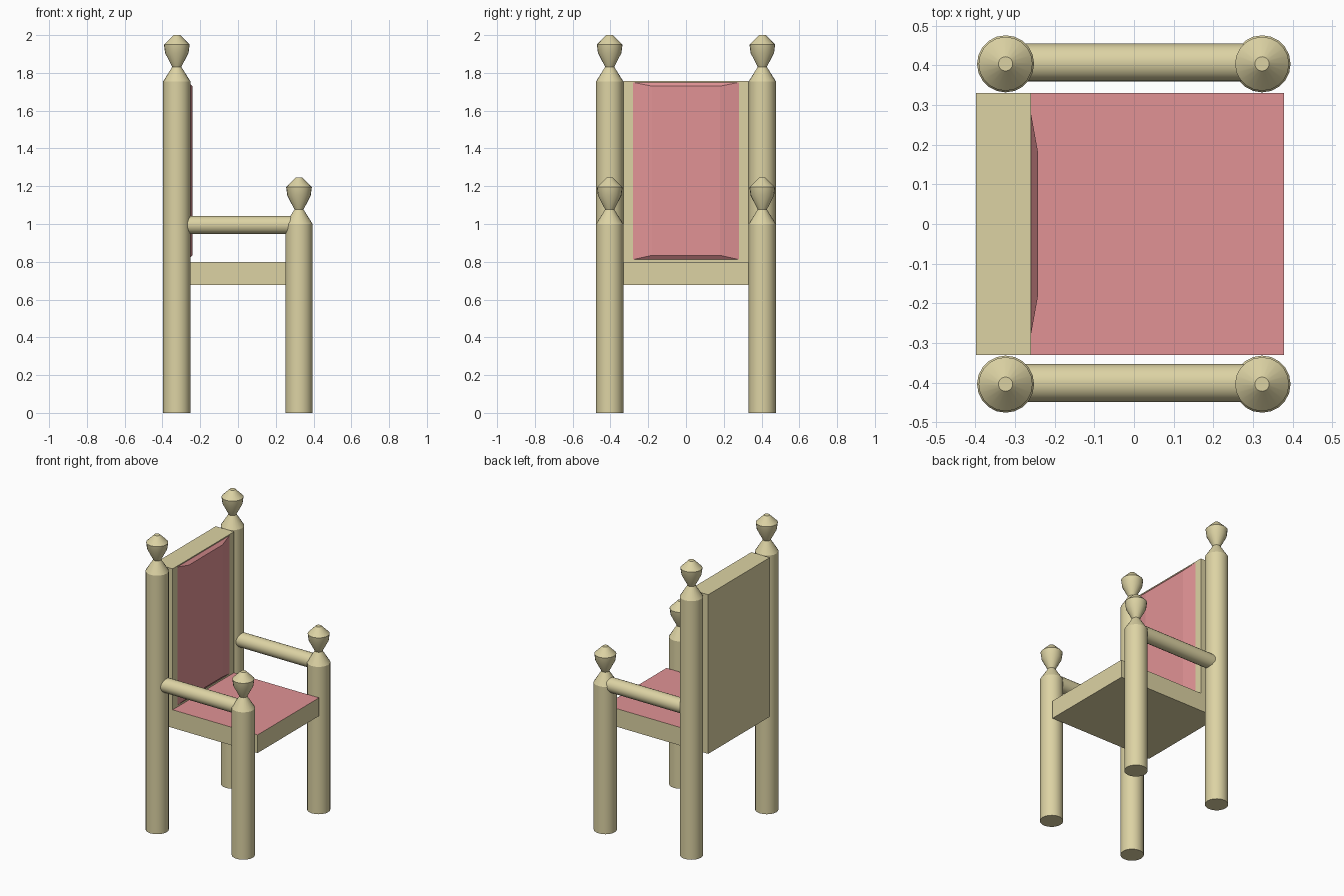
import bpy, bmesh, math
from mathutils import Matrix

if "Cube" in bpy.data.objects:
    bpy.data.objects.remove(bpy.data.objects["Cube"])


def material(name, color):
    m = bpy.data.materials.new(name)
    m.diffuse_color = (*color, 1)
    m.use_nodes = True
    m.node_tree.nodes["Principled BSDF"].inputs["Base Color"].default_value = m.diffuse_color
    return m


wood = material("pale_wood", (0.72, 0.65, 0.37))
fabric = material("rose_fabric", (0.75, 0.29, 0.30))


def finish(name, bm, *mats, smooth=False):
    bmesh.ops.recalc_face_normals(bm, faces=bm.faces[:])
    mesh = bpy.data.meshes.new(name)
    bm.to_mesh(mesh)
    bm.free()
    ob = bpy.data.objects.new(name, mesh)
    bpy.context.collection.objects.link(ob)
    for m in mats:
        mesh.materials.append(m)
    if smooth:
        bpy.ops.object.select_all(action='DESELECT')
        ob.select_set(True)
        bpy.context.view_layer.objects.active = ob
        bpy.ops.object.shade_smooth_by_angle(angle=math.radians(25))
    return ob


def lathe(name, profile, matrix, sides=20):
    bm = bmesh.new()
    rings = [[bm.verts.new((r * math.cos(2 * math.pi * i / sides),
                            r * math.sin(2 * math.pi * i / sides), z))
              for i in range(sides)] for r, z in profile]
    for a, b in zip(rings, rings[1:]):
        for i in range(sides):
            j = (i + 1) % sides
            bm.faces.new((a[i], a[j], b[j], b[i]))
    bm.faces.new(rings[0])
    bm.faces.new(rings[-1])
    bm.transform(matrix)
    return finish(name, bm, wood, smooth=True)


def box(name, x0, x1, y, z0, z1, fabric_top=False):
    bm = bmesh.new()
    bmesh.ops.create_cube(bm, size=1, matrix=Matrix.Translation(
        ((x0 + x1) / 2, 0, (z0 + z1) / 2)) @ Matrix.Diagonal((x1 - x0, 2 * y, z1 - z0, 1)))
    bm.normal_update()
    for f in bm.faces:
        f.material_index = int(fabric_top and f.normal.z > 0.5)
    return finish(name, bm, wood, fabric)


# Turned posts: plain shaft with a necked finial
def post(name, x, y, shaft):
    finial = [(0.072, 0), (0.024, 0.077), (0.062, 0.15), (0.068, 0.195), (0.018, 0.245)]
    lathe(name, [(0.072, 0)] + [(r, shaft + z) for r, z in finial],
          Matrix.Translation((x, y, 0)))


for side, y in (("right", -0.404), ("left", 0.404)):
    post("back_post_" + side, -0.324, y, 1.755)
    post("front_post_" + side, 0.323, y, 1.0)
    # Round armrest running between the posts
    lathe("armrest_" + side, [(0.048, -0.30), (0.048, 0.29)],
          Matrix.Translation((0, y + 0.003, 0.995)) @ Matrix.Rotation(math.pi / 2, 4, 'Y'))

# Seat with upholstered top, and the back panel
box("seat", -0.26, 0.378, 0.33, 0.677, 0.80, fabric_top=True)
box("back_panel", -0.398, -0.26, 0.33, 0.677, 1.757)

# Back cushion: shallow bevelled pad on the panel
bm = bmesh.new()
loops = [[bm.verts.new((x, sy * y, z)) for sy, z in ((-1, z0), (1, z0), (1, z1), (-1, z1))]
         for x, y, z0, z1 in ((-0.26, 0.28, 0.812, 1.75), (-0.242, 0.18, 0.834, 1.73))]
for i in range(4):
    j = (i + 1) % 4
    bm.faces.new((loops[0][i], loops[0][j], loops[1][j], loops[1][i]))
bm.faces.new(loops[0])
bm.faces.new(loops[1])
finish("back_cushion", bm, fabric)
